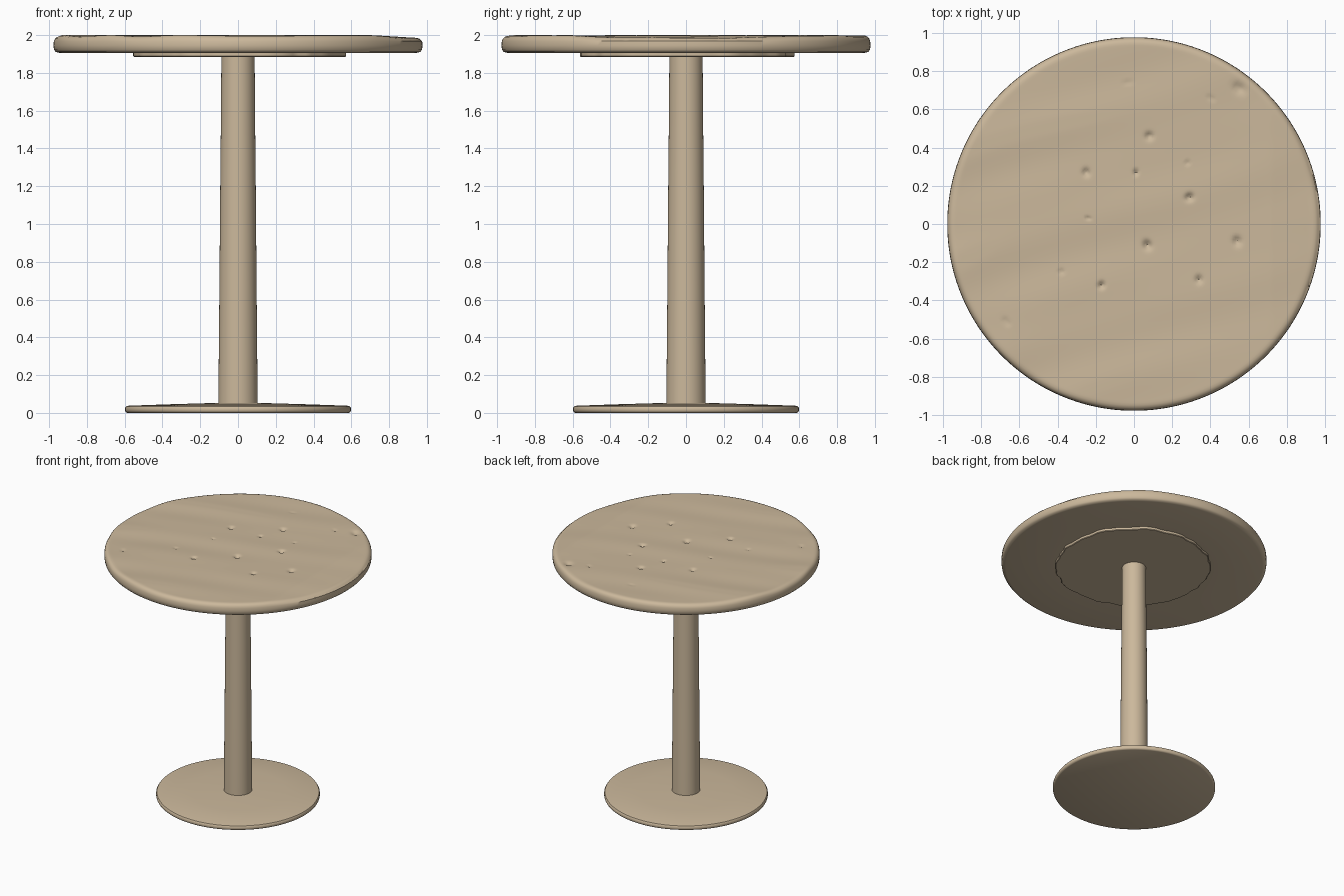
import bpy, bmesh, math, random

if "Cube" in bpy.data.objects:
    bpy.data.objects.remove(bpy.data.objects["Cube"])

random.seed(4)
tan = bpy.data.materials.new("warm tan")
tan.diffuse_color = (0.60, 0.48, 0.33, 1)
tan.use_nodes = True
tan.node_tree.nodes["Principled BSDF"].inputs["Base Color"].default_value = tan.diffuse_color


def lathe(name, profile, sides, shift=None):
    """Spin a profile that starts and ends on the axis; shift moves points afterwards."""
    bm = bmesh.new()
    rings = []
    for r, z in profile:
        n = 1 if r == 0 else sides
        ring = []
        for i in range(n):
            a = 2 * math.pi * i / sides
            p = (r * math.cos(a), r * math.sin(a), z)
            ring.append(bm.verts.new(shift(*p) if shift else p))
        rings.append(ring)
    for lo, hi in zip(rings, rings[1:]):
        for i in range(sides):
            j = (i + 1) % sides
            if len(lo) == 1:
                bm.faces.new((lo[0], hi[j], hi[i]))
            elif len(hi) == 1:
                bm.faces.new((lo[i], lo[j], hi[0]))
            else:
                bm.faces.new((lo[i], lo[j], hi[j], hi[i]))
    bmesh.ops.recalc_face_normals(bm, faces=bm.faces)
    me = bpy.data.meshes.new(name)
    bm.to_mesh(me)
    bm.free()
    me.materials.append(tan)
    ob = bpy.data.objects.new(name, me)
    bpy.context.collection.objects.link(ob)
    bpy.ops.object.select_all(action='DESELECT')
    ob.select_set(True)
    bpy.context.view_layer.objects.active = ob
    bpy.ops.object.shade_smooth_by_angle(angle=math.radians(40))
    return ob


# Worn table top: x, y, radius and depth of each pit
pits = [(0.08, 0.46, .025, .02), (-0.25, 0.27, .025, .018), (0.01, 0.27, .018, .015),
        (0.29, 0.14, .026, .022), (0.07, -0.11, .030, .02), (0.54, -0.09, .028, .02),
        (0.34, -0.29, .024, .018), (-0.17, -0.32, .022, .02), (0.55, 0.71, .035, .018),
        (0.40, 0.66, .015, .01), (0.28, 0.32, .014, .01), (-0.03, 0.74, .015, .01),
        (-0.24, 0.03, .014, .01), (-0.38, -0.25, .016, .01), (-0.67, -0.51, .02, .01)]


def worn(x, y, z):
    if z < 1.98:
        return x, y, z
    # shallow diagonal ripples, stronger on the left
    u, v = -0.45 * x + 0.89 * y, 0.89 * x + 0.45 * y
    amp = 0.0035 * (0.65 - 0.35 * x)
    z += amp * (math.sin(13 * u + 2 * math.sin(2.5 * v)) - 0.4 + 0.4 * math.sin(23 * u + 4 * v))
    # sagging right edge
    z -= 0.012 * max(0, min(1, (x - 0.72) / 0.2))
    for px, py, r, d in pits:
        q = ((x - px) ** 2 + (y - py) ** 2) / (r * r)
        if q < 4:
            z -= d * math.exp(-2 * q)
    return x, y, min(z, 2.0)


edge = [(0, 1.906), (0.55, 1.906), (0.945, 1.906), (0.965, 1.911), (0.974, 1.922),
        (0.977, 1.945), (0.975, 1.968), (0.970, 1.982), (0.961, 1.992), (0.948, 1.997)]
surface = [(0.935 * (1 - i / 80), 1.998) for i in range(80)] + [(0, 1.998)]
lathe("table_top", edge + surface, 240, worn)

# Thin mounting plate with a ragged rim
rag = [random.uniform(-0.008, 0.008) for _ in range(96)]


def ragged(x, y, z):
    r = math.hypot(x, y)
    if r < 0.5:
        return x + 0.01, y, z
    i = round(math.atan2(y, x) / (2 * math.pi) * 96) % 96
    k = 1 + (rag[i] + 0.5 * rag[i - 1]) / r
    return x * k + 0.01, y * k, z


lathe("mounting_plate", [(0, 1.885), (0.562, 1.885), (0.566, 1.889), (0.566, 1.91), (0, 1.91)], 96, ragged)

# Slightly tapered column
lathe("column", [(0, 0.03), (0.104, 0.03), (0.104, 0.06), (0.099, 0.6), (0.094, 1.2),
                 (0.090, 1.6), (0.088, 1.90), (0, 1.90)], 64)

# Low domed foot disc
lathe("base_disc", [(0, 0), (0.585, 0), (0.594, 0.004), (0.598, 0.012), (0.598, 0.026),
                    (0.592, 0.035), (0.580, 0.038), (0.35, 0.046), (0.11, 0.053), (0, 0.053)], 128)
